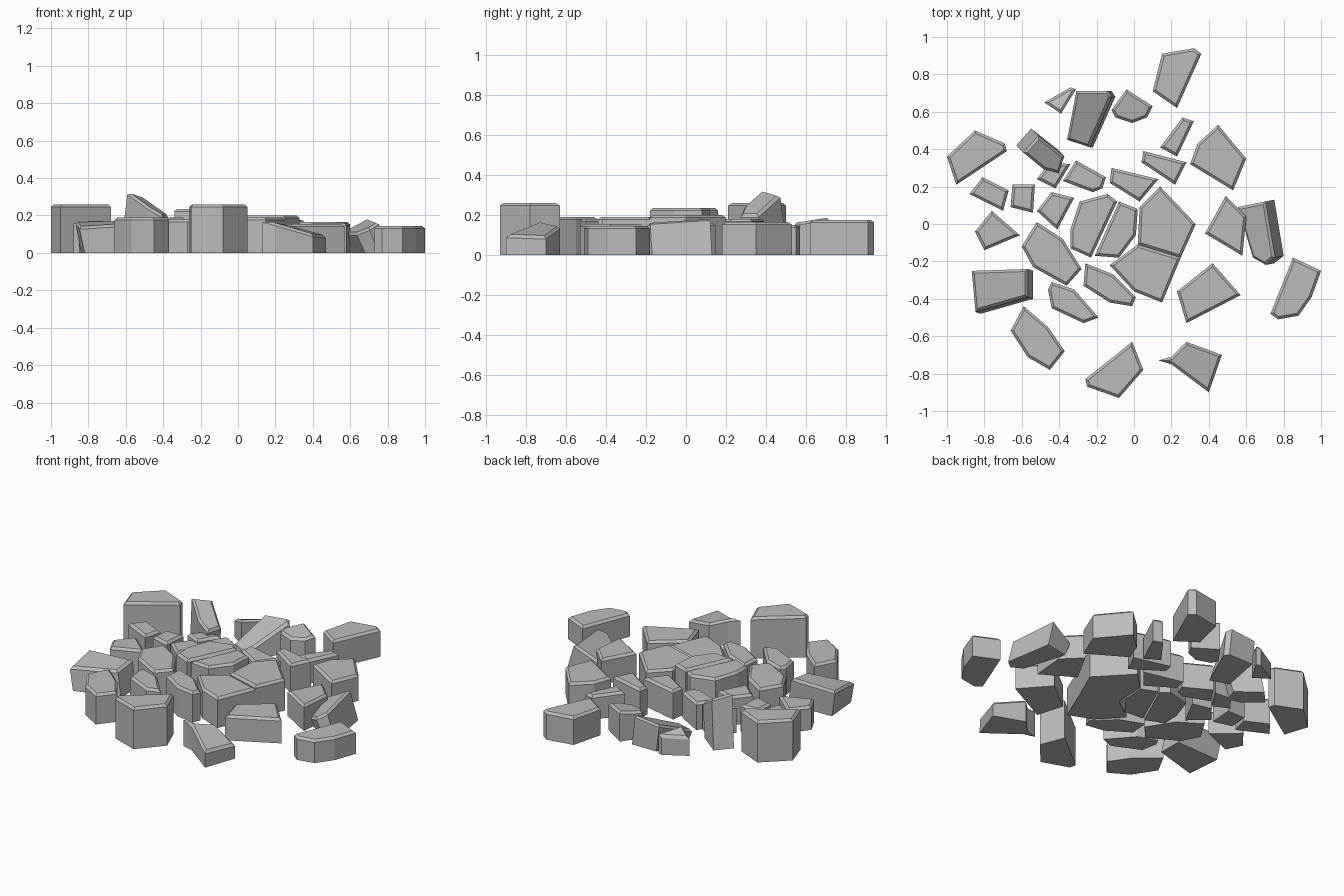
import bpy
import bmesh
from mathutils import Vector

default_cube = bpy.data.objects.get("Cube")
if default_cube:
    bpy.data.objects.remove(default_cube, do_unlink=True)

# One plain grey rock material
rock = bpy.data.materials.new("rock_grey")
rock.use_nodes = True
grey = (0.5, 0.5, 0.5, 1)
rock.diffuse_color = grey
rock.node_tree.nodes["Principled BSDF"].inputs["Base Color"].default_value = grey


def stone(name, height, outline, tilt=(0, 0), foot=(0, 0)):
    """Chipped prism: tilt slopes the top, foot shifts the base sideways."""
    bm = bmesh.new()
    points = [Vector(p) for p in outline]
    centre = sum(points, Vector((0, 0))) / len(points)
    shift, slope = Vector(foot), Vector(tilt)
    base, top = [], []
    for p in points:
        low = p + shift
        base.append(bm.verts.new((low.x, low.y, 0)))
        top.append(bm.verts.new((p.x, p.y, height + slope.dot(p - centre))))
    bm.faces.new(base)
    cap = bm.faces.new(top)
    for i in range(len(points)):
        j = (i + 1) % len(points)
        bm.faces.new((base[i], base[j], top[j], top[i]))
    bmesh.ops.recalc_face_normals(bm, faces=bm.faces)
    # Worn rim around the top
    bmesh.ops.bevel(bm, geom=list(cap.edges), offset=0.014, segments=1,
                    affect='EDGES', clamp_overlap=True)
    mesh = bpy.data.meshes.new(name)
    bm.to_mesh(mesh)
    bm.free()
    mesh.materials.append(rock)
    bpy.context.collection.objects.link(bpy.data.objects.new(name, mesh))


# Central cluster
stone("centre_left_slab", .235, [(-.34, -.03), (-.29, .12), (-.14, .16), (-.09, .12),
                                 (-.23, -.18), (-.34, -.13)])
stone("centre_middle_slab", .235, [(-.08, .12), (.02, .08), (.01, -.06), (-.08, -.18),
                                   (-.21, -.17)])
stone("centre_right_slab", .2, [(.03, .09), (.14, .2), (.33, 0), (.25, -.18), (.02, -.11)])
stone("centre_front_slab", .19, [(-.13, -.22), (.02, -.11), (.25, -.18), (.15, -.42),
                                 (0, -.36)])

# Ring of stones in front of the cluster
stone("inner_front_block", .19, [(-.27, -.33), (-.26, -.21), (-.11, -.27), (.01, -.39),
                                 (-.01, -.44), (-.13, -.42)])
stone("middle_front_block", .18, [(-.46, -.35), (-.44, -.31), (-.32, -.35), (-.19, -.5),
                                  (-.27, -.53), (-.44, -.45)])
stone("long_side_block", .19, [(-.6, -.12), (-.52, .01), (-.38, -.08), (-.28, -.24),
                               (-.36, -.33), (-.54, -.23)])

# Small stones behind the cluster
stone("inner_chip", .18, [(-.52, .07), (-.44, .17), (-.32, .14), (-.41, -.03)])
stone("peak_foot_chip", .17, [(-.52, .24), (-.45, .33), (-.34, .32), (-.42, .19)])
stone("rear_inner_block", .17, [(-.38, .23), (-.31, .34), (-.15, .25), (-.17, .19),
                                (-.22, .17)])
stone("rear_middle_block", .18, [(-.13, .22), (-.12, .3), (.13, .24), (.03, .12)])
stone("rear_left_block", .18, [(.04, .33), (.05, .39), (.28, .33), (.22, .21)])
stone("rear_wedge", .15, [(.14, .41), (.26, .57), (.32, .55), (.23, .36)])

# Outer stones on the -x side
stone("tall_side_block", .26, [(-1, .36), (-.85, .5), (-.69, .43), (-.68, .39),
                               (-.95, .21)])
stone("side_chip", .17, [(-.88, .16), (-.81, .25), (-.67, .18), (-.7, .07)])
stone("square_chip", .17, [(-.65, .21), (-.53, .21), (-.54, .06), (-.66, .09)])
stone("pointed_chip", .15, [(-.85, -.04), (-.76, .07), (-.61, -.06), (-.8, -.14)])
stone("broad_side_block", .16, [(-.87, -.25), (-.57, -.24), (-.57, -.39), (-.85, -.47)],
      tilt=(.03, .12), foot=(.03, -.01))

# Outer stones along the front
stone("front_corner_block", .19, [(-.66, -.57), (-.59, -.44), (-.46, -.55), (-.37, -.68),
                                  (-.45, -.78), (-.57, -.71)])
stone("tall_front_block", .26, [(-.26, -.83), (-.01, -.63), (.05, -.78), (-.08, -.93),
                                (-.25, -.87)])
stone("notched_front_block", .14, [(.13, -.73), (.2, -.71), (.28, -.63), (.47, -.7),
                                   (.4, -.9), (.2, -.75)], tilt=(-.26, .05))
stone("front_diamond", .155, [(.23, -.36), (.42, -.21), (.57, -.38), (.28, -.53)])

# Outer stones on the +x side
stone("far_side_block", .145, [(.85, -.18), (1, -.25), (.95, -.39), (.88, -.49),
                               (.77, -.51), (.73, -.48)])
stone("upright_wedge", .16, [(.38, -.05), (.49, .15), (.6, .04), (.58, -.17)])
stone("leaning_slab", .14, [(.55, .09), (.7, .12), (.75, -.18), (.7, -.22),
                            (.63, -.18)], tilt=(.5, .15), foot=(.05, .01))
stone("five_sided_block", .165, [(.3, .32), (.34, .43), (.45, .53), (.6, .35),
                                 (.53, .18)])

# Outer stones along the back
stone("back_slab", .175, [(.15, .91), (.32, .94), (.36, .91), (.23, .62), (.1, .71)])
stone("back_chip", .17, [(-.12, .61), (-.04, .72), (.1, .63), (.07, .57), (-.01, .54),
                         (-.1, .57)], tilt=(0, .15))
stone("back_ramp", .13, [(-.31, .71), (-.14, .71), (-.12, .68), (-.24, .41),
                         (-.36, .45)], tilt=(.1, .42), foot=(.02, 0))
stone("small_back_wedge", .13, [(-.48, .65), (-.34, .73), (-.31, .72), (-.39, .59)],
      tilt=(.2, -.3))
stone("rear_peak", .255, [(-.59, .38), (-.51, .47), (-.37, .36), (-.4, .27),
                          (-.48, .29)], tilt=(-.55, .2), foot=(-.04, .04))
